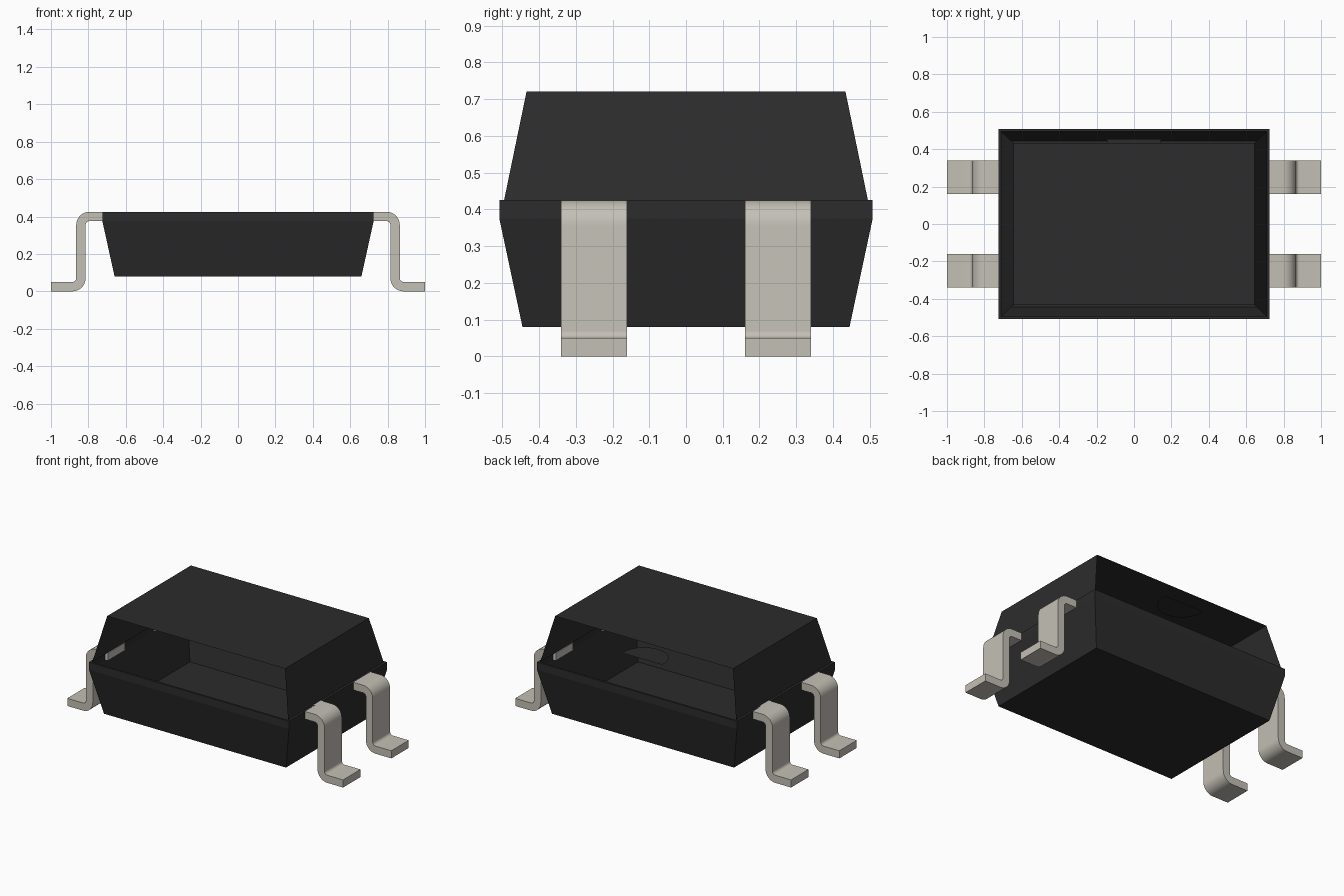
import bpy, bmesh
from math import sin, cos, pi, radians

cube = bpy.data.objects.get("Cube")
if cube:
    bpy.data.objects.remove(cube, do_unlink=True)


def material(name, rgb):
    m = bpy.data.materials.new(name)
    m.use_nodes = True
    m.diffuse_color = (*rgb, 1)
    bsdf = next(n for n in m.node_tree.nodes if n.type == 'BSDF_PRINCIPLED')
    bsdf.inputs["Base Color"].default_value = (*rgb, 1)
    bsdf.inputs["Roughness"].default_value = 0.6
    return m


BLACK = material("black plastic", (0.025, 0.025, 0.025))
METAL = material("tinned metal", (0.55, 0.525, 0.465))


def finish(bm, name, mat):
    mesh = bpy.data.meshes.new(name)
    bm.to_mesh(mesh)
    bm.free()
    mesh.materials.append(mat)
    obj = bpy.data.objects.new(name, mesh)
    bpy.context.collection.objects.link(obj)
    return obj


def ring(bm, x, y, z):
    return [bm.verts.new((sx * x, sy * y, z))
            for sx, sy in ((-1, -1), (1, -1), (1, 1), (-1, 1))]


def bridge(bm, low, high, sides=range(4)):
    for i in sides:
        j = (i + 1) % 4
        bm.faces.new((low[i], low[j], high[j], high[i]))


def arc(cx, cy, r, start, end, steps):
    return [(cx + r * cos(start + (end - start) * i / steps),
             cy + r * sin(start + (end - start) * i / steps))
            for i in range(steps + 1)]


TOP_X, TOP_Y, TOP_Z = 0.645, 0.434, 0.72
LEDGE = (0.71, 0.495, 0.425)
NOTCH_R = 0.145

# Lower tray: floor, sloped walls, upright band and narrow ledge
bm = bmesh.new()
rings = [ring(bm, *size) for size in
         ((0.66, 0.445, 0.08), (0.725, 0.508, 0.375), (0.725, 0.508, 0.425), LEDGE)]
bm.faces.new(rings[0][::-1])
for low, high in zip(rings, rings[1:]):
    bridge(bm, low, high)
finish(bm, "lower_body", BLACK)

# Upper side walls, open at the front and back
bm = bmesh.new()
bridge(bm, ring(bm, *LEDGE), ring(bm, TOP_X, TOP_Y, TOP_Z), (1, 3))
finish(bm, "upper_side_walls", BLACK)

# Top plate with a half-round notch in the back edge
notch = arc(0, TOP_Y, NOTCH_R, 0, -pi, 24)
bm = bmesh.new()
outline = [(-TOP_X, TOP_Y), (-TOP_X, -TOP_Y), (TOP_X, -TOP_Y), (TOP_X, TOP_Y)] + notch
bm.faces.new([bm.verts.new((x, y, TOP_Z)) for x, y in outline])
bmesh.ops.triangulate(bm, faces=bm.faces[:])
finish(bm, "top_plate", BLACK)

# Notch floor below the top plate
bm = bmesh.new()
back = TOP_Y + 0.021
outline = [(NOTCH_R, back)] + notch + [(-NOTCH_R, back)]
bm.faces.new([bm.verts.new((x, y, TOP_Z - 0.1)) for x, y in reversed(outline)])
finish(bm, "notch_floor", BLACK)

# Gull-wing leads: one bent strip profile, extruded across its width
T, R_IN, R_OUT = 0.05, 0.02, 0.07
up_x, up_z = 0.865 - R_OUT, 0.425 - R_OUT
foot_x, foot_z = 0.815 + R_OUT, R_OUT
profile = ([(0.706, 0.425)] + arc(up_x, up_z, R_OUT, pi / 2, 0, 8)
           + arc(foot_x, foot_z, R_IN, pi, 1.5 * pi, 8)
           + [(1, T), (1, 0)]
           + arc(foot_x, foot_z, R_OUT, 1.5 * pi, pi, 8)
           + arc(up_x, up_z, R_IN, 0, pi / 2, 8) + [(0.706, 0.375)])

for side, sx in (("left", 1), ("right", -1)):
    for place, cy in (("front", -0.25), ("back", 0.25)):
        bm = bmesh.new()
        face = bm.faces.new([bm.verts.new((sx * x, cy - 0.09, z)) for x, z in profile])
        out = bmesh.ops.extrude_face_region(bm, geom=[face])
        moved = [v for v in out["geom"] if isinstance(v, bmesh.types.BMVert)]
        bmesh.ops.translate(bm, verts=moved, vec=(0, 0.18, 0))
        bmesh.ops.recalc_face_normals(bm, faces=bm.faces[:])
        lead = finish(bm, f"{place}_{side}_lead", METAL)
        bpy.ops.object.select_all(action='DESELECT')
        lead.select_set(True)
        bpy.context.view_layer.objects.active = lead
        bpy.ops.object.shade_smooth_by_angle(angle=radians(30))
